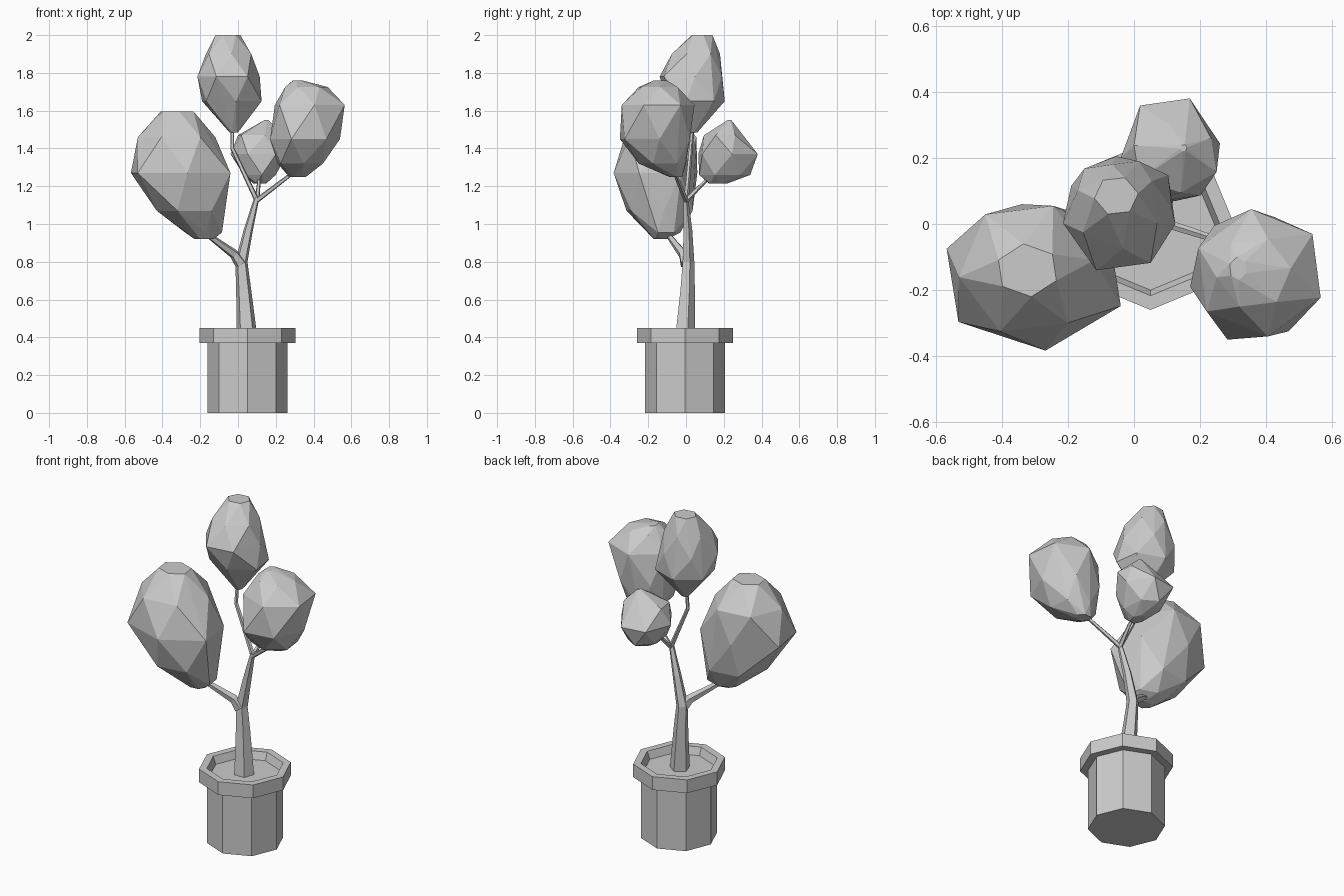
import bpy, bmesh, math
from mathutils import Vector

if "Cube" in bpy.data.objects:
    bpy.data.objects.remove(bpy.data.objects["Cube"])


def make_object(name, bm):
    bmesh.ops.recalc_face_normals(bm, faces=bm.faces[:])
    mesh = bpy.data.meshes.new(name)
    bm.to_mesh(mesh)
    bm.free()
    obj = bpy.data.objects.new(name, mesh)
    bpy.context.collection.objects.link(obj)
    return obj


def loft(bm, rings):
    """Bridge equal-length rings of points and cap both ends."""
    loops = [[bm.verts.new(p) for p in ring] for ring in rings]
    n = len(loops[0])
    for a, b in zip(loops, loops[1:]):
        for i in range(n):
            j = (i + 1) % n
            bm.faces.new((a[i], a[j], b[j], b[i]))
    bm.faces.new(loops[0][::-1])
    bm.faces.new(loops[-1])


def lathe(name, profile, cx, cy, sides=8):
    bm = bmesh.new()
    angles = [2 * math.pi * i / sides for i in range(sides)]
    loft(bm, [[(cx + r * math.cos(a), cy + r * math.sin(a), z) for a in angles]
              for r, z in profile])
    return make_object(name, bm)


def limb(name, path, sides=5):
    """Tapered tube along (x, y, z, radius) points."""
    bm = bmesh.new()
    pts = [Vector(p[:3]) for p in path]
    rings = []
    for i, p in enumerate(pts):
        d = (pts[min(i + 1, len(pts) - 1)] - pts[max(i - 1, 0)]).normalized()
        u = (Vector((0, 1, 0)) - d * d.y).normalized()
        v = d.cross(u)
        angles = [2 * math.pi * k / sides for k in range(sides)]
        rings.append([p + path[i][3] * (u * math.cos(a) + v * math.sin(a)) for a in angles])
    loft(bm, rings)
    return make_object(name, bm)


def foliage(name, levels, sides=6):
    """Faceted clump: hull of staggered rings given as (z, x0, x1, y0, y1)."""
    bm = bmesh.new()
    for k, (z, x0, x1, y0, y1) in enumerate(levels):
        angles = [2 * math.pi * (i + 0.5 * (k % 2) + 0.12) / sides for i in range(sides)]
        cs = [math.cos(a) for a in angles]
        sn = [math.sin(a) for a in angles]
        for c, s in zip(cs, sn):
            fx = (c - min(cs)) / (max(cs) - min(cs))
            fy = (s - min(sn)) / (max(sn) - min(sn))
            bm.verts.new((x0 + fx * (x1 - x0), y0 + fy * (y1 - y0), z))
    res = bmesh.ops.convex_hull(bm, input=bm.verts[:])
    junk = {g for g in res["geom_interior"] + res["geom_unused"]
            if isinstance(g, bmesh.types.BMVert)}
    bmesh.ops.delete(bm, geom=list(junk), context='VERTS')
    return make_object(name, bm)


# Octagonal pot with rim and recessed soil
lathe("pot", [(0.212, 0), (0.212, 0.37), (0.255, 0.37), (0.255, 0.45),
              (0.212, 0.45), (0.195, 0.405)], 0.05, -0.005)

# Trunk and branches
limb("trunk", [(0.048, -0.01, 0.40, 0.057), (0.03, 0.005, 0.65, 0.042),
               (0.018, 0.01, 0.80, 0.034), (0.055, 0.008, 0.97, 0.025),
               (0.10, -0.003, 1.14, 0.014)])
limb("left_branch", [(0.015, 0.0, 0.79, 0.034), (-0.02, -0.015, 0.84, 0.026),
                     (-0.17, -0.10, 0.95, 0.014), (-0.24, -0.14, 1.05, 0.01)])
limb("right_branch", [(0.10, 0, 1.125, 0.014), (0.29, -0.06, 1.27, 0.010),
                      (0.34, -0.10, 1.36, 0.008)])
limb("top_branch", [(0.10, 0, 1.125, 0.014), (-0.03, 0.025, 1.40, 0.011),
                    (-0.03, 0.04, 1.54, 0.009)])
limb("back_branch", [(0.10, 0, 1.125, 0.014), (0.11, 0.09, 1.215, 0.010),
                     (0.11, 0.17, 1.29, 0.008)])

# Leaf clumps
foliage("left_foliage", [(0.92, -0.23, -0.13, -0.17, -0.10), (0.955, -0.28, -0.085, -0.20, -0.03),
                         (1.07, -0.43, -0.07, -0.315, 0.035), (1.27, -0.567, -0.04, -0.383, 0.06),
                         (1.46, -0.53, -0.12, -0.325, 0.055), (1.595, -0.41, -0.235, -0.22, -0.06)])
foliage("top_foliage", [(1.485, -0.045, 0.0, 0.02, 0.06), (1.65, -0.19, 0.125, -0.09, 0.205),
                        (1.78, -0.215, 0.115, -0.14, 0.19), (1.90, -0.17, 0.07, -0.075, 0.18),
                        (2.0, -0.12, 0.013, 0.03, 0.14)])
foliage("right_foliage", [(1.25, 0.27, 0.36, -0.09, -0.02), (1.32, 0.21, 0.45, -0.25, 0.0),
                          (1.45, 0.17, 0.54, -0.35, 0.02), (1.63, 0.195, 0.565, -0.34, 0.045),
                          (1.725, 0.25, 0.475, -0.25, -0.045), (1.76, 0.29, 0.34, -0.17, -0.10)])
foliage("back_foliage", [(1.215, 0.08, 0.15, 0.12, 0.22), (1.26, 0.03, 0.20, 0.07, 0.34),
                         (1.37, -0.04, 0.26, 0.065, 0.38), (1.47, 0.0, 0.25, 0.095, 0.30),
                         (1.55, 0.14, 0.16, 0.22, 0.24)])
